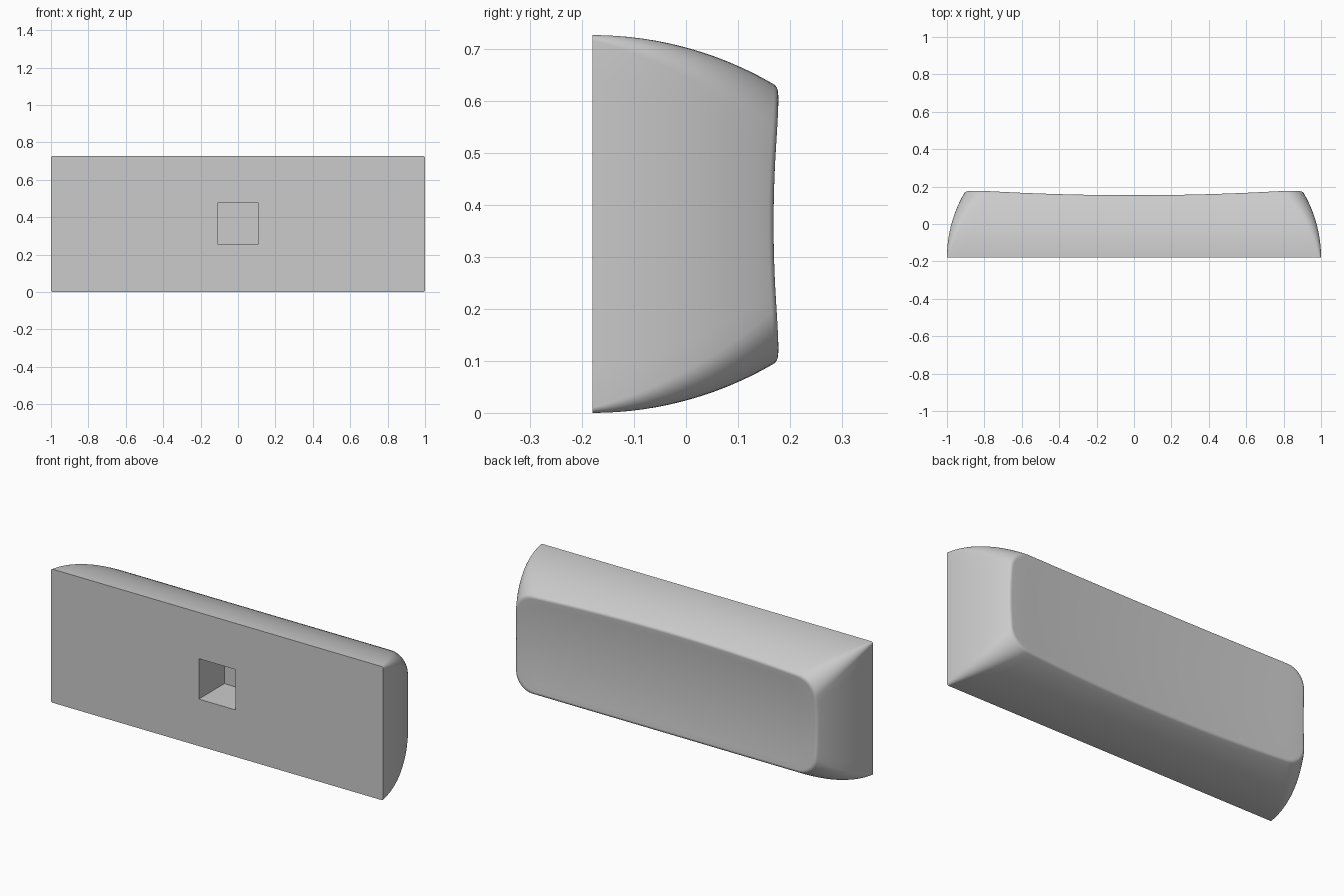
import bpy, bmesh, math

if "Cube" in bpy.data.objects:
    bpy.data.objects.remove(bpy.data.objects["Cube"])

HALF_X, HALF_Z = 1.0, 0.3635
FRONT_Y = -0.18
ARC = 0.69                 # radius of the curved side walls
FILLET = 0.022             # rounding along the rim
LONG, SHORT, CORNER = 28, 10, 8


def dish(x, z):
    """Depth of the hollowed back face."""
    return 0.138 + 0.031 * (x / 0.9) ** 2 + 0.014 * (z / 0.25) ** 2


def outline(index, y, extra=0.0):
    """Point on the rounded rectangular section at depth y."""
    depth = y - FRONT_Y
    inset = ARC - math.sqrt(ARC ** 2 - depth ** 2) + extra
    radius = 0.01 + 0.26 * depth
    cx, cz = HALF_X - inset - radius, HALF_Z - inset - radius
    kind, step = slots[index]
    side, part = kind
    sx, sz = [(1, -1), (1, 1), (-1, 1), (-1, -1)][side]
    if part == "edge":
        if side % 2 == 0:
            return sx * (cx + radius), sx * cz * (2 * step - 1)
        return sx * cx * (1 - 2 * step), sx * (cz + radius)
    corner_x, corner_z = [(1, 1), (-1, 1), (-1, -1), (1, -1)][side]
    a = math.pi / 2 * (side + step)
    return corner_x * cx + radius * math.cos(a), corner_z * cz + radius * math.sin(a)


# Each slot is one column running from the front edge to the rim
slots = []
for side in range(4):
    count = LONG if side % 2 else SHORT
    slots += [((side, "edge"), i / count) for i in range(count)]
    slots += [((side, "corner"), i / CORNER) for i in range(CORNER)]


def settle(index, angle):
    """Point on the rim fillet, following the dished face."""
    start = math.radians(30)
    x, z = outline(index, 0.1)
    for _ in range(6):
        top = dish(x, z) - FILLET
        extra = FILLET * (math.cos(start) - math.cos(angle))
        x, z = outline(index, top + FILLET * math.sin(start), extra)
    return x, top + FILLET * math.sin(angle), z


# Body: curved walls, rounded rim, dished back
bm = bmesh.new()
rings = []
wall_steps = 14
rim = [settle(i, math.radians(30)) for i in range(len(slots))]
for k in range(wall_steps):
    ring = []
    for i in range(len(slots)):
        y = FRONT_Y + (rim[i][1] - FRONT_Y) * k / wall_steps
        x, z = outline(i, y)
        ring.append((x, y, z))
    rings.append(ring)
for degrees in range(30, 91, 10):
    rings.append([settle(i, math.radians(degrees)) for i in range(len(slots))])
last = rings[-1]
for k in range(9, 0, -1):
    s = k / 10
    rings.append([(x * s, dish(x * s, z * s), z * s) for x, y, z in last])

verts = [[bm.verts.new((x, y, z + HALF_Z)) for x, y, z in ring] for ring in rings]
n = len(slots)
for a, b in zip(verts, verts[1:]):
    for i in range(n):
        j = (i + 1) % n
        bm.faces.new((a[i], a[j], b[j], b[i]))
bm.faces.new(verts[0])
centre = bm.verts.new((0, dish(0, 0), HALF_Z))
for i in range(n):
    bm.faces.new((verts[-1][i], verts[-1][(i + 1) % n], centre))
bmesh.ops.recalc_face_normals(bm, faces=bm.faces)
mesh = bpy.data.meshes.new("cap_body")
bm.to_mesh(mesh)
bm.free()
body = bpy.data.objects.new("cap_body", mesh)
bpy.context.collection.objects.link(body)

grey = bpy.data.materials.new("plain grey")
grey.use_nodes = True
colour = (0.6, 0.6, 0.6, 1)
grey.diffuse_color = colour
grey.node_tree.nodes["Principled BSDF"].inputs["Base Color"].default_value = colour
mesh.materials.append(grey)

# Square socket cut into the front
bpy.ops.mesh.primitive_cube_add(size=1, location=(0, FRONT_Y, HALF_Z + 0.002))
cutter = bpy.context.object
cutter.name = "socket_cutter"
cutter.scale = (0.22, 0.44, 0.22)
cutter.hide_render = True
cutter.data.materials.append(grey)

bpy.ops.object.select_all(action="DESELECT")
body.select_set(True)
bpy.context.view_layer.objects.active = body
cut = body.modifiers.new("socket", "BOOLEAN")
cut.operation = "DIFFERENCE"
cut.solver = "EXACT"
cut.object = cutter
bpy.ops.object.modifier_apply(modifier=cut.name)
bpy.data.objects.remove(cutter)
bpy.ops.object.shade_smooth_by_angle(angle=math.radians(35))
